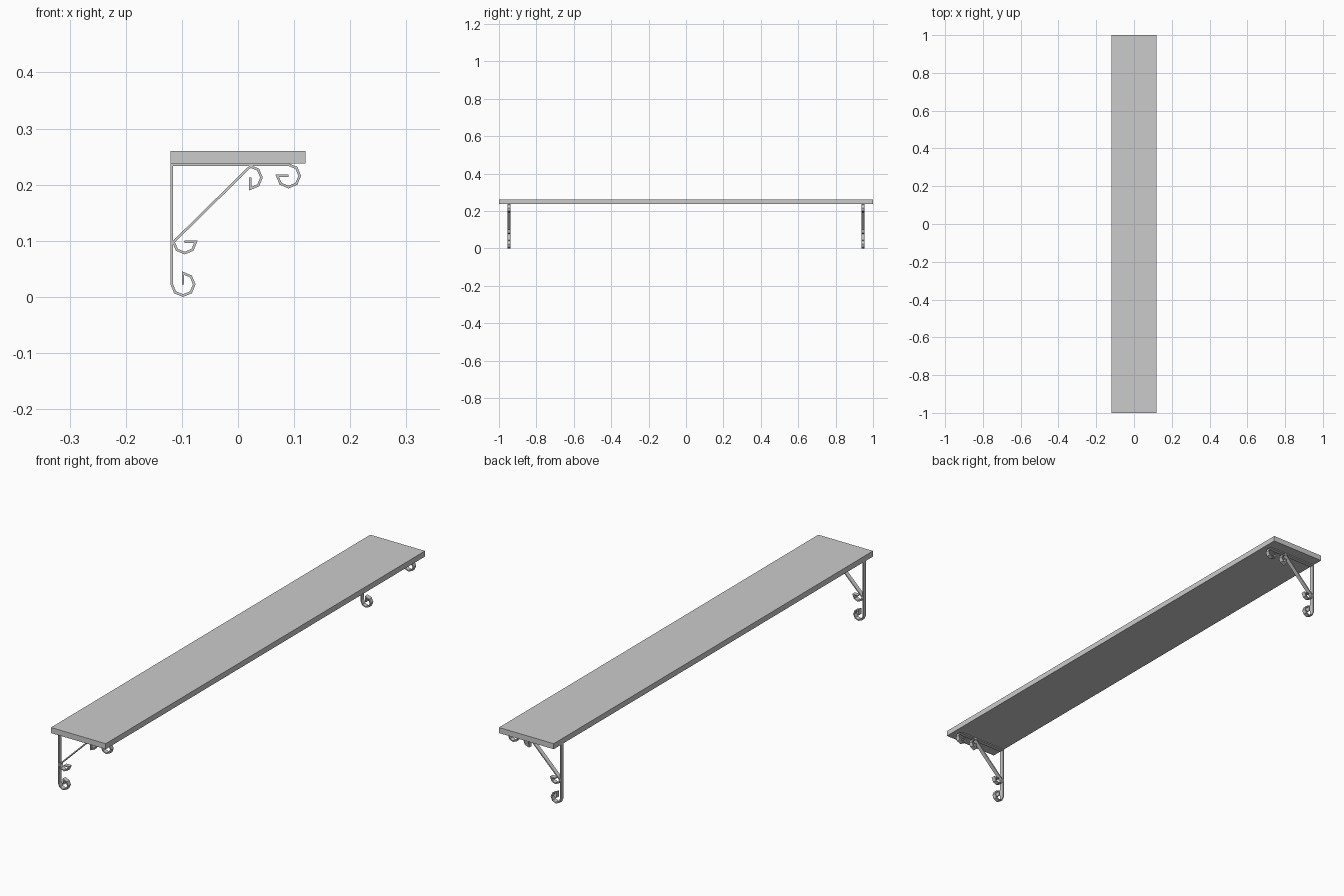
import bpy, bmesh, math
from mathutils import Vector

if "Cube" in bpy.data.objects:
    bpy.data.objects.remove(bpy.data.objects["Cube"])

STRAP_T, STRAP_W, BRACKET_Y = 0.0044, 0.017, 0.947


def curl(cx, cz, r, start, stop, step):
    """Octagonal scroll that ends by turning in to its centre."""
    pts = [(cx + r * math.cos(math.radians(a)), cz + r * math.sin(math.radians(a)))
           for a in range(start, stop + (1 if step > 0 else -1), step)]
    return pts + [(cx, cz)]


def offset(path, d):
    """Mitred offset of an open polyline."""
    p = [Vector(q) for q in path]
    normals = []
    for a, b in zip(p, p[1:]):
        t = (b - a).normalized()
        normals.append(Vector((-t.y, t.x)))
    out = []
    for i, q in enumerate(p):
        n0, n1 = normals[max(i - 1, 0)], normals[min(i, len(normals) - 1)]
        out.append(q + (n0 + n1) * d / (1 + n0.dot(n1)))
    return out


def strap(name, path, y):
    """Flat bar bent along a path in the xz plane."""
    bm = bmesh.new()
    left, right = offset(path, STRAP_T / 2), offset(path, -STRAP_T / 2)
    rings = [[bm.verts.new((q.x, y + s * STRAP_W / 2, q.y))
              for q, s in ((l, -1), (r, -1), (r, 1), (l, 1))]
             for l, r in zip(left, right)]
    for a, b in zip(rings, rings[1:]):
        for k in range(4):
            j = (k + 1) % 4
            bm.faces.new((a[k], a[j], b[j], b[k]))
    bm.faces.new(rings[0])
    bm.faces.new(rings[-1])
    bmesh.ops.recalc_face_normals(bm, faces=bm.faces)
    me = bpy.data.meshes.new(name)
    bm.to_mesh(me)
    bm.free()
    bpy.context.collection.objects.link(bpy.data.objects.new(name, me))


# Shelf board
bpy.ops.mesh.primitive_cube_add(size=1, location=(0, 0, 0.249))
board = bpy.context.object
board.name = "shelf_board"
board.scale = (0.24, 2, 0.022)

# Scrolled bracket paths
wall = [(-0.118, 0.236)] + curl(-0.098, 0.0224, 0.02, 180, 450, 45)
arm = [(-0.12, 0.2358)] + curl(0.09, 0.2158, 0.02, 90, -180, -45)
brace = (curl(-0.095, 0.098, 0.0198, 180, 360, 45)[::-1]
         + curl(0.022, 0.2128, 0.0198, 90, -90, -45))

# One bracket near each end
for side, y in (("front", -BRACKET_Y), ("back", BRACKET_Y)):
    strap(side + "_wall_strap", wall, y)
    strap(side + "_shelf_strap", arm, y)
    strap(side + "_diagonal_brace", brace, y)
